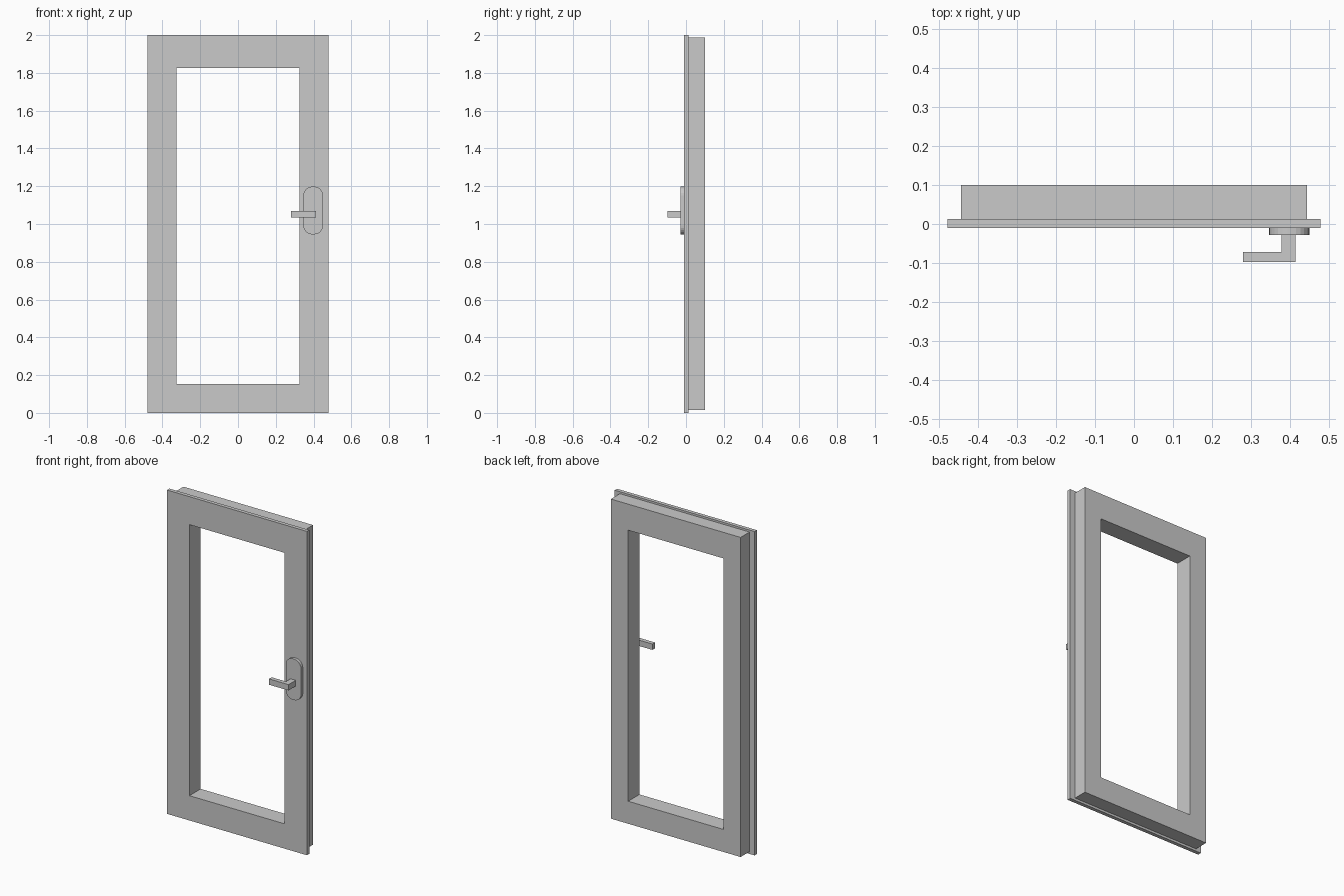
import bpy, bmesh
from math import cos, sin, pi

cube = bpy.data.objects.get("Cube")
if cube:
    bpy.data.objects.remove(cube, do_unlink=True)

GREY = (0.59, 0.59, 0.59, 1)
mat = bpy.data.materials.new("light grey")
mat.use_nodes = True
mat.diffuse_color = GREY
mat.node_tree.nodes["Principled BSDF"].inputs["Base Color"].default_value = GREY


def finish(name, bm):
    bmesh.ops.recalc_face_normals(bm, faces=bm.faces)
    mesh = bpy.data.meshes.new(name)
    bm.to_mesh(mesh)
    bm.free()
    mesh.materials.append(mat)
    obj = bpy.data.objects.new(name, mesh)
    bpy.context.collection.objects.link(obj)
    return obj


def rect(x0, x1, z0, z1):
    return [(x0, z0), (x1, z0), (x1, z1), (x0, z1)]


def prism(name, outline, y0, y1):
    """Solid made by extruding an x-z outline from y0 to y1."""
    bm = bmesh.new()
    face = bm.faces.new([bm.verts.new((x, y0, z)) for x, z in outline])
    ext = bmesh.ops.extrude_face_region(bm, geom=[face])
    verts = [v for v in ext["geom"] if isinstance(v, bmesh.types.BMVert)]
    bmesh.ops.translate(bm, verts=verts, vec=(0, y1 - y0, 0))
    return finish(name, bm)


def ring(name, outer, inner, y0, y1):
    """Rectangular frame with an opening, between y0 and y1."""
    bm = bmesh.new()
    loops = [[bm.verts.new((x, y, z)) for x, z in pts]
             for pts, y in ((outer, y0), (outer, y1), (inner, y1), (inner, y0))]
    for a, b in zip(loops, loops[1:] + loops[:1]):
        for i in range(4):
            j = (i + 1) % 4
            bm.faces.new((a[i], a[j], b[j], b[i]))
    return finish(name, bm)


def rounded_rect(x0, x1, z0, z1, r, steps=6):
    corners = [(x1 - r, z1 - r), (x0 + r, z1 - r), (x0 + r, z0 + r), (x1 - r, z0 + r)]
    return [(cx + r * cos((q + i / steps) * pi / 2), cz + r * sin((q + i / steps) * pi / 2))
            for q, (cx, cz) in enumerate(corners) for i in range(steps + 1)]


# Sash: thin front flange and deeper rear frame around one opening
opening = rect(-0.325, 0.325, 0.153, 1.827)
ring("front_flange", rect(-0.478, 0.478, 0, 2), opening, -0.01, 0.013)
ring("rear_frame", rect(-0.443, 0.443, 0.014, 1.988), opening, 0.013, 0.1)

# Handle: rounded back plate and L-shaped lever
prism("handle_plate", rounded_rect(0.346, 0.45, 0.945, 1.198, 0.047), -0.028, -0.01)

bm = bmesh.new()
lever = [(0.414, -0.028), (0.378, -0.028), (0.378, -0.072),
         (0.28, -0.072), (0.28, -0.098), (0.414, -0.098)]
face = bm.faces.new([bm.verts.new((x, y, 1.034)) for x, y in lever])
ext = bmesh.ops.extrude_face_region(bm, geom=[face])
bmesh.ops.translate(bm, vec=(0, 0, 0.036),
                    verts=[v for v in ext["geom"] if isinstance(v, bmesh.types.BMVert)])
finish("handle_lever", bm)
